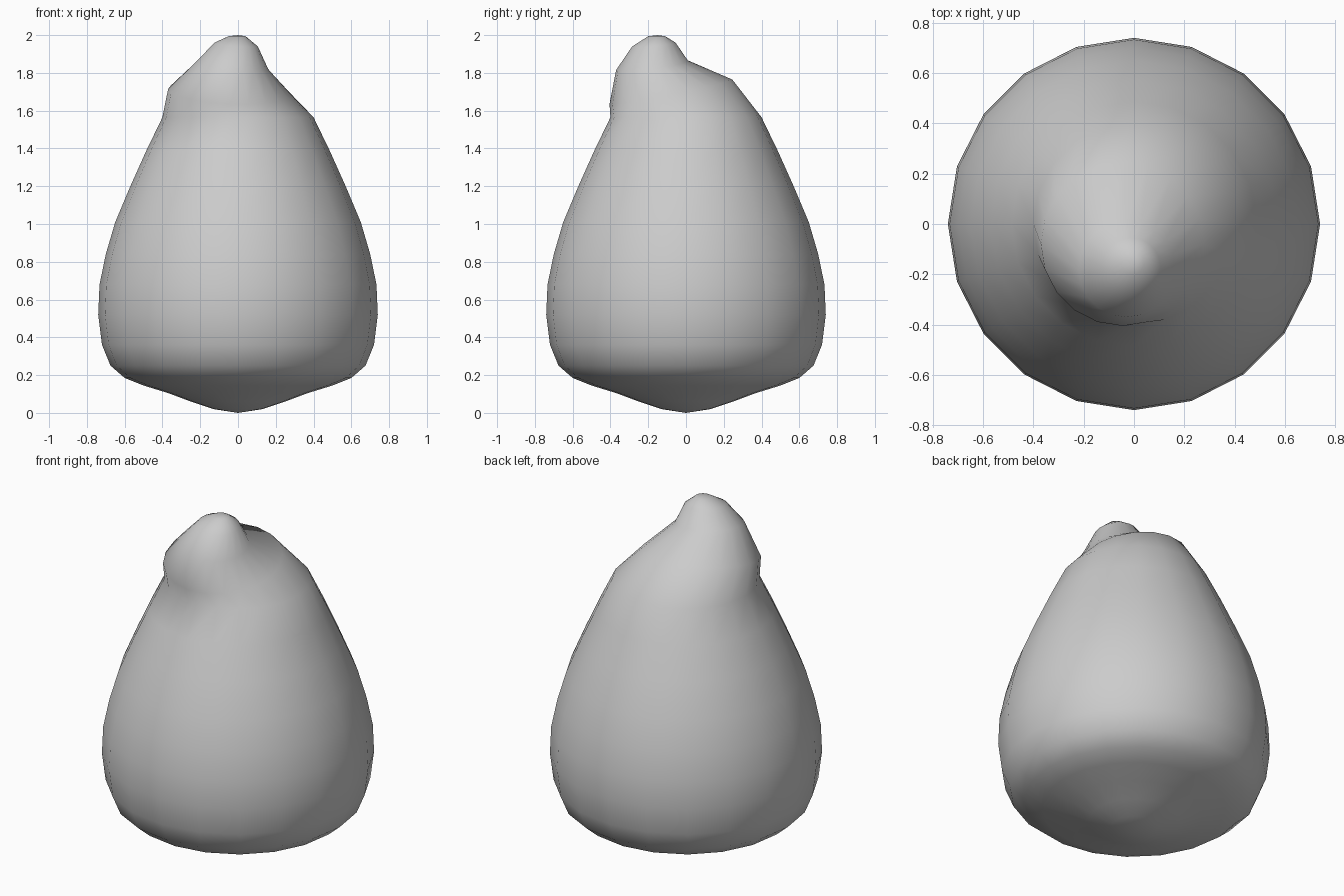
import bpy, bmesh
from math import cos, sin, tau

if "Cube" in bpy.data.objects:
    bpy.data.objects.remove(bpy.data.objects["Cube"])

SIDES = 20

# Round body profile, (radius, height) from the bottom up
body = [(0.13, 0.02), (0.25, 0.06), (0.37, 0.105), (0.5, 0.145), (0.6, 0.185),
        (0.675, 0.25), (0.72, 0.36), (0.74, 0.52), (0.733, 0.68), (0.70, 0.84),
        (0.65, 1.01), (0.57, 1.20), (0.487, 1.385), (0.40, 1.565)]

# Leaning tip: centre x, centre y, radius, height, tilt along x, tilt along y
rings = [(0, 0, r, z, 0, 0) for r, z in body]
rings += [(-0.045, -0.08, 0.325, 1.70, -0.015, 0.065),
          (-0.03, -0.18, 0.19, 1.84, -0.02, 0.025),
          (-0.01, -0.17, 0.115, 1.95, -0.01, 0.01),
          (-0.005, -0.155, 0.045, 1.994, 0, 0)]

bm = bmesh.new()


def make_ring(cx, cy, r, z, tx, ty):
    verts = []
    for i in range(SIDES):
        c, s = cos(tau * i / SIDES), sin(tau * i / SIDES)
        verts.append(bm.verts.new((cx + r * c, cy + r * s, z + tx * c + ty * s)))
    return verts


loops = [make_ring(*ring) for ring in rings]
base = bm.verts.new((0, 0, 0))
peak = bm.verts.new((0, -0.15, 2.0))

# Skin the rings and close both ends
for i in range(SIDES):
    j = (i + 1) % SIDES
    for lo, hi in zip(loops, loops[1:]):
        bm.faces.new((lo[i], lo[j], hi[j], hi[i]))
    bm.faces.new((base, loops[0][j], loops[0][i]))
    bm.faces.new((peak, loops[-1][i], loops[-1][j]))

for f in bm.faces:
    f.smooth = True
mesh = bpy.data.meshes.new("pear_body")
bm.to_mesh(mesh)
bm.free()
bpy.context.collection.objects.link(bpy.data.objects.new("pear_body", mesh))
